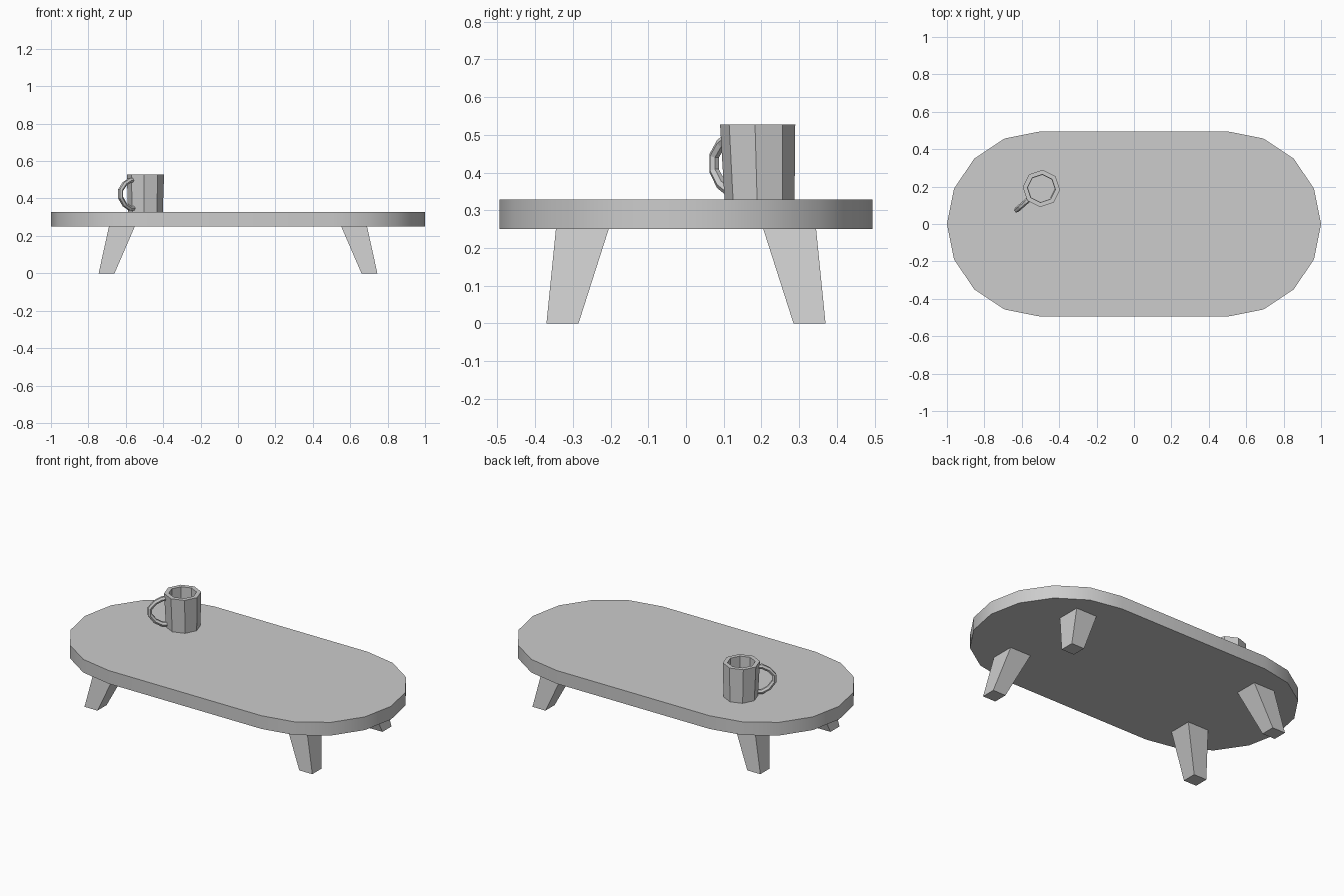
import bpy
import bmesh
from math import sin, cos, pi, radians
from mathutils import Vector

if "Cube" in bpy.data.objects:
    bpy.data.objects.remove(bpy.data.objects["Cube"], do_unlink=True)

GREY = (0.604, 0.604, 0.604, 1.0)
grey = bpy.data.materials.new("plain_grey")
grey.use_nodes = True
grey.diffuse_color = GREY
grey.node_tree.nodes["Principled BSDF"].inputs["Base Color"].default_value = GREY


def loft(name, rings):
    """Join stacked closed rings of points and cap both ends."""
    bm = bmesh.new()
    loops = [[bm.verts.new(p) for p in ring] for ring in rings]
    for a, b in zip(loops, loops[1:]):
        n = len(a)
        for i in range(n):
            j = (i + 1) % n
            bm.faces.new((a[i], a[j], b[j], b[i]))
    bm.faces.new(loops[0][::-1])
    bm.faces.new(loops[-1])
    bmesh.ops.recalc_face_normals(bm, faces=bm.faces)
    mesh = bpy.data.meshes.new(name)
    bm.to_mesh(mesh)
    bm.free()
    mesh.materials.append(grey)
    obj = bpy.data.objects.new(name, mesh)
    bpy.context.collection.objects.link(obj)
    return obj


# Tabletop: two half rounds joined by straight sides
TABLE_LOW, TABLE_HIGH = 0.25, 0.328


def stadium(z):
    ring = []
    for side, start in ((0.5, -pi / 2), (-0.5, pi / 2)):
        for i in range(9):
            a = start + i * pi / 8
            ring.append((side + 0.5 * cos(a), 0.495 * sin(a), z))
    return ring


tabletop = loft("tabletop", [stadium(TABLE_LOW), stadium(TABLE_HIGH)])
bpy.context.view_layer.objects.active = tabletop
tabletop.select_set(True)
bpy.ops.object.shade_smooth_by_angle(angle=radians(30))


# Splayed, tapered legs
def leg_ring(sx, sy, x0, x1, y0, y1, z):
    return [(sx * x, sy * y, z) for x, y in ((x0, y0), (x1, y0), (x1, y1), (x0, y1))]


for sx, side in ((1, "left"), (-1, "right")):
    for sy, end in ((-1, "front"), (1, "back")):
        loft(f"{end}_{side}_leg", [
            leg_ring(sx, sy, 0.66, 0.745, 0.285, 0.37, 0),
            leg_ring(sx, sy, 0.552, 0.69, 0.205, 0.345, TABLE_LOW)])

# Eight-sided mug with a hollow inside
MUG = Vector((-0.495, 0.19, 0))
TURN = radians(-4)


def octagon(radius, z, dy=0.0):
    return [(MUG.x + radius * cos(TURN + i * pi / 4),
             MUG.y + dy + radius * sin(TURN + i * pi / 4), z) for i in range(8)]


loft("mug", [octagon(0.093, TABLE_HIGH, 0.005), octagon(0.1, 0.528),
             octagon(0.075, 0.528), octagon(0.072, 0.35)])

# Mug handle: a thin tube swept along a faceted loop
angle = TURN + radians(225)
profile = [(0.08, 0.497), (0.11, 0.497), (0.148, 0.477), (0.176, 0.444),
           (0.176, 0.405), (0.148, 0.368), (0.11, 0.348), (0.08, 0.348)]
curve = bpy.data.curves.new("mug_handle", "CURVE")
curve.dimensions = "3D"
curve.bevel_depth = 0.014
curve.bevel_resolution = 1
curve.use_fill_caps = True
spline = curve.splines.new("POLY")
spline.points.add(len(profile) - 1)
for point, (r, z) in zip(spline.points, profile):
    point.co = (MUG.x + r * cos(angle), MUG.y + r * sin(angle), z, 1)
spline.use_smooth = False
curve.materials.append(grey)
bpy.context.collection.objects.link(bpy.data.objects.new("mug_handle", curve))
